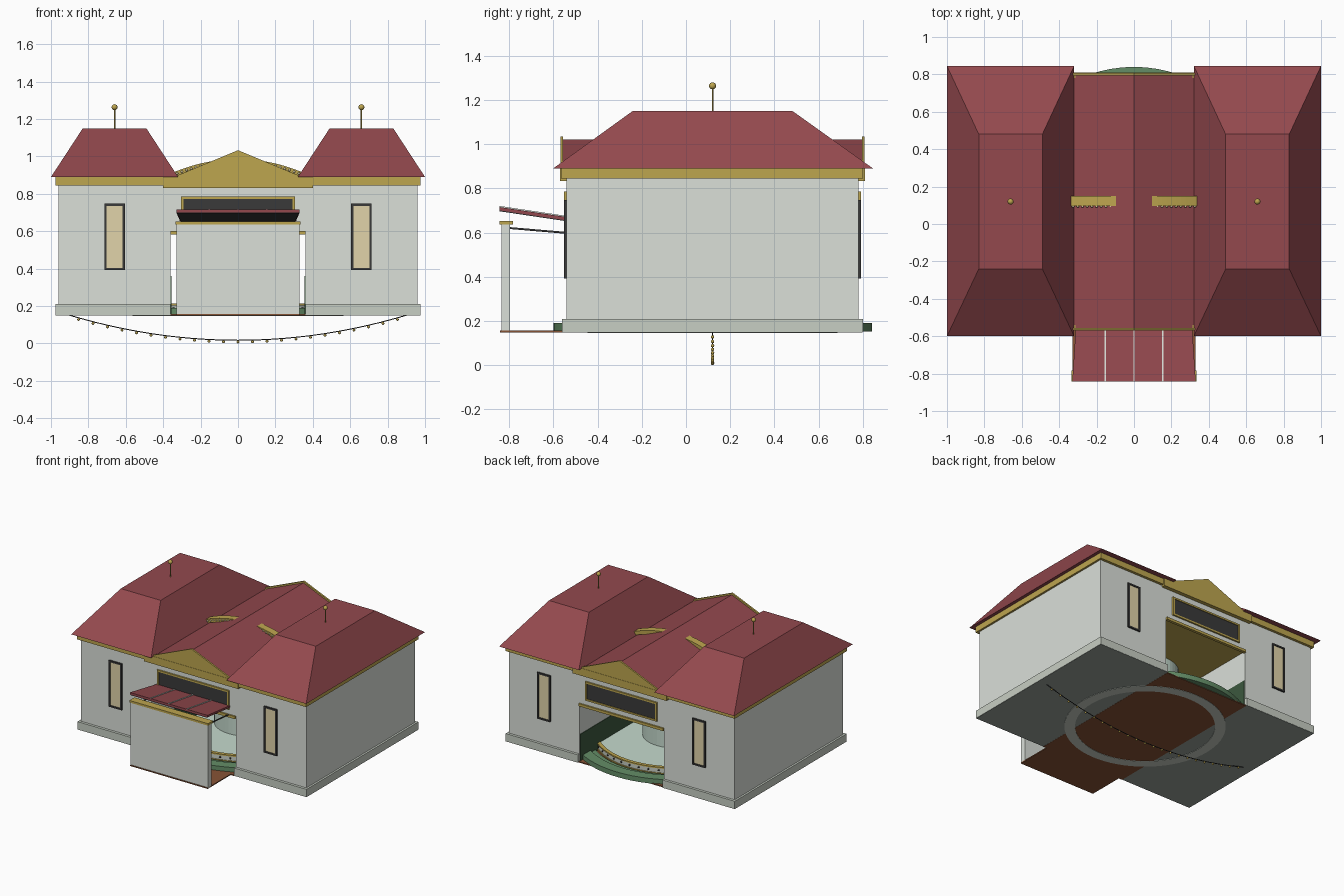
import bpy, bmesh, math

if "Cube" in bpy.data.objects:
    bpy.data.objects.remove(bpy.data.objects["Cube"])

CY = 0.12  # centre of the hall in y


def mat(name, r, g, b):
    m = bpy.data.materials.new(name)
    m.diffuse_color = tuple((c / 255) ** 2.2 for c in (r, g, b)) + (1,)
    m.use_nodes = True
    m.node_tree.nodes["Principled BSDF"].inputs["Base Color"].default_value = m.diffuse_color
    return m


WALL = mat("wall", 218, 223, 216)
PLINTH = mat("plinth", 198, 205, 194)
RED = mat("roof_red", 146, 74, 79)
GOLD = mat("gold", 188, 164, 80)
DARK = mat("dark", 60, 60, 60)
CREAM = mat("cream", 224, 211, 168)
GREEN = mat("green", 100, 140, 103)
DKGREEN = mat("dark_green", 62, 88, 64)
MINT = mat("mint", 196, 217, 204)
BROWN = mat("brown", 134, 84, 56)
GREY = mat("floor_grey", 150, 158, 152)


def obj(name, verts, faces, m, smooth=False):
    me = bpy.data.meshes.new(name)
    me.from_pydata(verts, [], faces)
    bm = bmesh.new()
    bm.from_mesh(me)
    bmesh.ops.recalc_face_normals(bm, faces=bm.faces)
    bm.to_mesh(me)
    bm.free()
    o = bpy.data.objects.new(name, me)
    bpy.context.collection.objects.link(o)
    me.materials.append(m)
    if smooth:
        bpy.ops.object.select_all(action='DESELECT')
        o.select_set(True)
        bpy.context.view_layer.objects.active = o
        bpy.ops.object.shade_smooth_by_angle(angle=math.radians(35))
    return o


def loft(name, a, b, m):
    """Solid between two loops with equal point counts."""
    n = len(a)
    faces = [(i, (i + 1) % n, n + (i + 1) % n, n + i) for i in range(n)]
    return obj(name, a + b, faces + [tuple(range(n)), tuple(range(n, 2 * n))], m)


def rect(x0, x1, y0, y1, z):
    return [(x0, y0, z), (x1, y0, z), (x1, y1, z), (x0, y1, z)]


def box(name, x0, x1, y0, y1, z0, z1, m):
    return loft(name, rect(x0, x1, y0, y1, z0), rect(x0, x1, y0, y1, z1), m)


def prism_y(name, pts, y0, y1, m):
    return loft(name, [(x, y0, z) for x, z in pts], [(x, y1, z) for x, z in pts], m)


def ring(name, profile, m, n=72):
    """Revolve a closed (radius, z) profile round the hall centre."""
    k = len(profile)
    v = [(r * math.cos(2 * math.pi * i / n), CY + r * math.sin(2 * math.pi * i / n), z)
         for i in range(n) for r, z in profile]
    f = [(i * k + j, i * k + (j + 1) % k, (i + 1) % n * k + (j + 1) % k, (i + 1) % n * k + j)
         for i in range(n) for j in range(k)]
    return obj(name, v, f, m, True)


def disc(name, r, z0, z1, m, n=72):
    c = [(r * math.cos(2 * math.pi * i / n), CY + r * math.sin(2 * math.pi * i / n)) for i in range(n)]
    return loft(name, [(x, y, z0) for x, y in c], [(x, y, z1) for x, y in c], m)


def balls(name, centres, r, m, u=10):
    bm = bmesh.new()
    for c in centres:
        res = bmesh.ops.create_uvsphere(bm, u_segments=u, v_segments=max(4, u // 2), radius=r)
        bmesh.ops.translate(bm, verts=res["verts"], vec=c)
    for f in bm.faces:
        f.smooth = True
    me = bpy.data.meshes.new(name)
    bm.to_mesh(me)
    bm.free()
    me.materials.append(m)
    bpy.context.collection.objects.link(bpy.data.objects.new(name, me))


def tube(name, pts, r, m):
    cu = bpy.data.curves.new(name, 'CURVE')
    cu.dimensions = '3D'
    cu.bevel_depth = r
    cu.bevel_resolution = 1
    cu.use_fill_caps = True
    s = cu.splines.new('POLY')
    s.points.add(len(pts) - 1)
    for p, c in zip(s.points, pts):
        p.co = (*c, 1)
    cu.materials.append(m)
    bpy.context.collection.objects.link(bpy.data.objects.new(name, cu))


def frame(name, cx, w, z0, z1, y, out, t, rim, pane):
    """Rectangular rim with a recessed pane; out = -1 front, 1 back."""
    ya, yb = sorted((y, y + out * 0.012))
    pa, pb = sorted((y, y + out * 0.006))
    x0, x1 = cx - w, cx + w
    box(name + "_pane", x0 + t, x1 - t, pa, pb, z0 + t, z1 - t, pane)
    for i, (a, b, c, d) in enumerate([(x0, x0 + t, z0, z1), (x1 - t, x1, z0, z1),
                                      (x0 + t, x1 - t, z0, z0 + t), (x0 + t, x1 - t, z1 - t, z1)]):
        box(f"{name}_rim_{i}", a, b, ya, yb, c, d, rim)


# Two wings with plinth, fascia, hipped roof and finial
for s, side in ((-1, "left"), (1, "right")):
    def span(a, b):
        return sorted((s * a, s * b))
    box(side + "_wing", *span(.36, .96), -.54, .78, .16, .85, WALL)
    box(side + "_plinth", *span(.36, .975), -.56, .80, .15, .21, PLINTH)
    box(side + "_underfloor", *span(.36, .973), -.558, .798, .149, .152, GREY)
    box(side + "_wainscot", *span(.356, .362), -.535, .775, .155, .36, DKGREEN)
    box(side + "_fascia", *span(.34, .975), -.565, .80, .845, .892, GOLD)
    loft(side + "_roof", rect(*span(.32, 1.0), -.6, .845, .89), rect(*span(.49, .83), -.24, .48, 1.15), RED)
    tube(side + "_finial_rod", [(s * .66, CY, 1.14), (s * .66, CY, 1.26)], .004, GOLD)
    balls(side + "_finial_ball", [(s * .66, CY, 1.263)], .016, GOLD, 16)
    for out, y, end in ((-1, -.54, "front"), (1, .78, "back")):
        frame(f"{side}_{end}_window", s * .66, .055, .392, .748, y, out, .012, DARK, CREAM)
    tube(side + "_canopy_rod", [(s * .3, -.795, .62), (s * .3, -.535, .598)], .005, DARK)

# Middle block above the passage
box("middle_wall", -.36, .36, -.54, .78, .60, .86, WALL)
box("passage_ceiling", -.358, .358, -.535, .775, .592, .601, GOLD)
prism_y("middle_roof", [(-.35, .875), (.35, .875), (0, 1.02)], -.56, .795, RED)
for out, y, end in ((-1, -.54, "front"), (1, .78, "back")):
    ya, yb = sorted((y, y + out * .03))
    box(end + "_entablature", -.4, .4, ya, yb, .832, .89, GOLD)
    prism_y(end + "_pediment", [(-.355, .87), (.355, .87), (.355, .885), (0, 1.033), (-.355, .885)],
            *sorted((y + out * .015, y + out * .028)), GOLD)
    box(end + "_lintel", -.36, .36, *sorted((y - out * .01, y + out * .012)), .582, .602, GOLD)
    frame(end + "_sign", 0, .305, .64, .785, y, out, .013, GOLD, DARK)

# Arch rib that breaks through the middle roof, with studs
def arch_z(x):
    return .986 - .6 * x * x
xs = [-.4 + .8 * i / 32 for i in range(33)]
prism_y("arch_rib", [(x, arch_z(x)) for x in xs] + [(x, arch_z(x) - .03) for x in reversed(xs)],
        .095, .15, GOLD)
balls("arch_studs", [(x, .094, arch_z(x) - .014) for x in xs], .007, CREAM, 8)

# Low hanging string of bulbs
def sag(x):
    return .017 + .165 * x * x
tube("hanging_string", [(x / 20, CY, sag(x / 20)) for x in range(-18, 19)], .003, DARK)
balls("hanging_bulbs", [(i * .0775, CY, sag(i * .0775) - .009) for i in range(-11, 12)], .008, GOLD, 8)

# Passage floor and round platform
box("passage_floor", -.36, .36, -.56, .79, .148, .156, BROWN)
box("porch_floor", -.33, .33, -.84, -.56, .148, .156, BROWN)
ring("outer_kerb", [(.64, .152), (.72, .152), (.72, .19), (.64, .19)], GREEN)
ring("inner_step", [(.59, .152), (.64, .152), (.64, .172), (.59, .172)], GREEN)
ring("platform_rim", [(.49, .146), (.565, .146), (.565, .205), (.49, .205)], PLINTH)
ring("platform_trim_top", [(.545, .203), (.572, .203), (.572, .213), (.545, .213)], GOLD)
ring("platform_trim_low", [(.555, .16), (.571, .16), (.571, .168), (.555, .168)], GOLD)
disc("platform", .55, .16, .208, MINT)
disc("centre_drum", .235, .2, .598, MINT, 48)
balls("rim_studs", [(.566 * math.sin(a), CY + .566 * math.cos(a), .186)
                    for a in [2 * math.pi * i / 48 for i in range(48)]], .007, DARK, 8)

# Front screen wall and sloping canopy
box("screen_wall", -.33, .33, -.835, -.795, .15, .64, WALL)
box("screen_cap", -.335, .335, -.842, -.782, .636, .652, GOLD)


def slab(name, xf, xb, up, t, m, cx=0):
    """Sheet following the canopy slope."""
    low = [(cx - xf, -.843, .70 + up), (cx + xf, -.843, .70 + up),
           (cx + xb, -.54, .655 + up), (cx - xb, -.54, .655 + up)]
    return loft(name, low, [(x, y, z + t) for x, y, z in low], m)


slab("canopy", .33, .31, 0, .015, RED)
slab("canopy_underside", .325, .305, -.004, .005, DARK)
for i in (-1, 0, 1):
    slab(f"canopy_batten_{i + 1}", .004, .004, .014, .006, WALL, i * .155)
